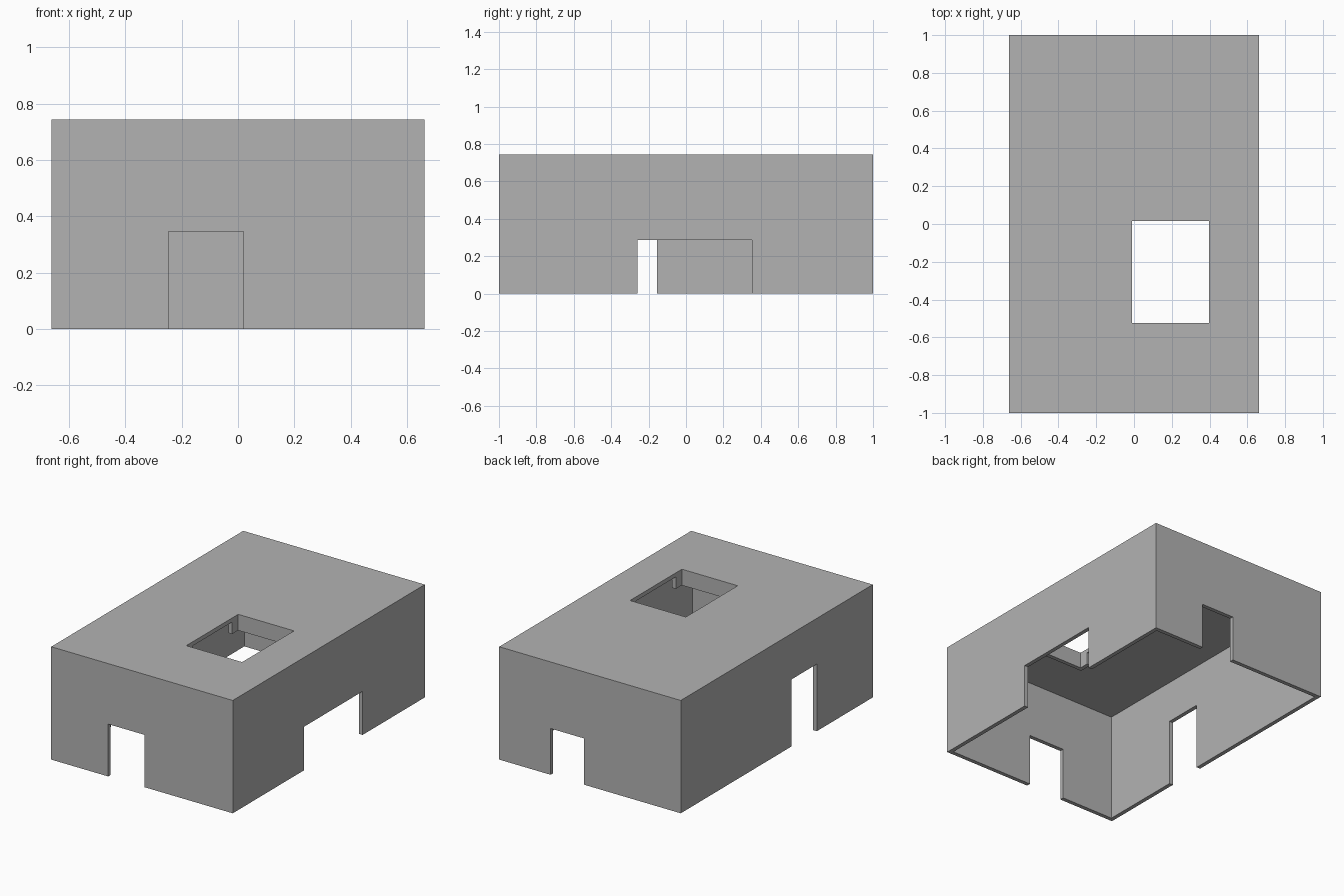
import bpy
import bmesh
from mathutils import Matrix, Vector

cube = bpy.data.objects.get("Cube")
if cube:
    bpy.data.objects.remove(cube, do_unlink=True)

# Overall sizes
HX, HY, TOP = 0.662, 1.0, 0.744
T = 0.027
CEILING = TOP - T
HOLE_X = (-0.01, 0.397)
HOLE_Y = (-0.524, 0.016)

grey = bpy.data.materials.new("plain_grey")
grey.use_nodes = True
colour = (0.45, 0.45, 0.45, 1.0)
grey.diffuse_color = colour
grey.node_tree.nodes["Principled BSDF"].inputs["Base Color"].default_value = colour


def make_object(name, bm):
    bmesh.ops.recalc_face_normals(bm, faces=bm.faces)
    mesh = bpy.data.meshes.new(name)
    bm.to_mesh(mesh)
    bm.free()
    mesh.materials.append(grey)
    obj = bpy.data.objects.new(name, mesh)
    bpy.context.collection.objects.link(obj)
    return obj


def box(name, xs, ys, zs):
    low, high = (Vector(p) for p in zip(xs, ys, zs))
    bm = bmesh.new()
    place = Matrix.Translation((low + high) / 2) @ Matrix.Diagonal((*(high - low), 1))
    bmesh.ops.create_cube(bm, size=1, matrix=place)
    return make_object(name, bm)


def cut(target, cutter):
    cutter.hide_render = True
    mod = target.modifiers.new("cut", 'BOOLEAN')
    mod.operation = 'DIFFERENCE'
    mod.solver = 'EXACT'
    mod.object = cutter
    bpy.context.view_layer.objects.active = target
    bpy.ops.object.modifier_apply(modifier=mod.name)
    bpy.data.objects.remove(cutter, do_unlink=True)


# Hollow shell, open underneath
shell = box("building_shell", (-HX, HX), (-HY, HY), (0, TOP))
cut(shell, box("room_cutter", (T - HX, HX - T), (T - HY, HY - T), (-0.2, CEILING)))

# One doorway in each wall, and the roof opening
OUT = 0.1
openings = {
    "front_door": ((-0.247, 0.02), (-HY - OUT, -HY + OUT), (-OUT, 0.345)),
    "back_door": ((0.045, 0.287), (HY - OUT, HY + OUT), (-OUT, 0.305)),
    "left_door": ((HX - OUT, HX + OUT), (-0.258, 0.353), (-OUT, 0.287)),
    "right_door": ((-HX - OUT, -HX + OUT), (-0.417, -0.156), (-OUT, 0.442)),
    "roof_opening": (HOLE_X, HOLE_Y, (CEILING - OUT, TOP + OUT)),
}
for name, spans in openings.items():
    cut(shell, box(name + "_cutter", *spans))

# Hanging trim at both ends of the roof opening, with short returns
RETURN, BOTTOM = 0.063, 0.638


def end_trim(name, edge, inward):
    x0, x1 = HOLE_X
    tip, back = edge + inward * RETURN, edge - inward * T
    outline = [(x0, edge), (x0, tip), (x0 - T, tip), (x0 - T, back),
               (x1 + T, back), (x1 + T, tip), (x1, tip), (x1, edge)]
    bm = bmesh.new()
    face = bm.faces.new([bm.verts.new((x, y, BOTTOM)) for x, y in outline])
    grown = bmesh.ops.extrude_face_region(bm, geom=[face])
    verts = [v for v in grown["geom"] if isinstance(v, bmesh.types.BMVert)]
    bmesh.ops.translate(bm, verts=verts, vec=(0, 0, CEILING - BOTTOM))
    return make_object(name, bm)


end_trim("front_opening_trim", HOLE_Y[0], 1)
end_trim("back_opening_trim", HOLE_Y[1], -1)
